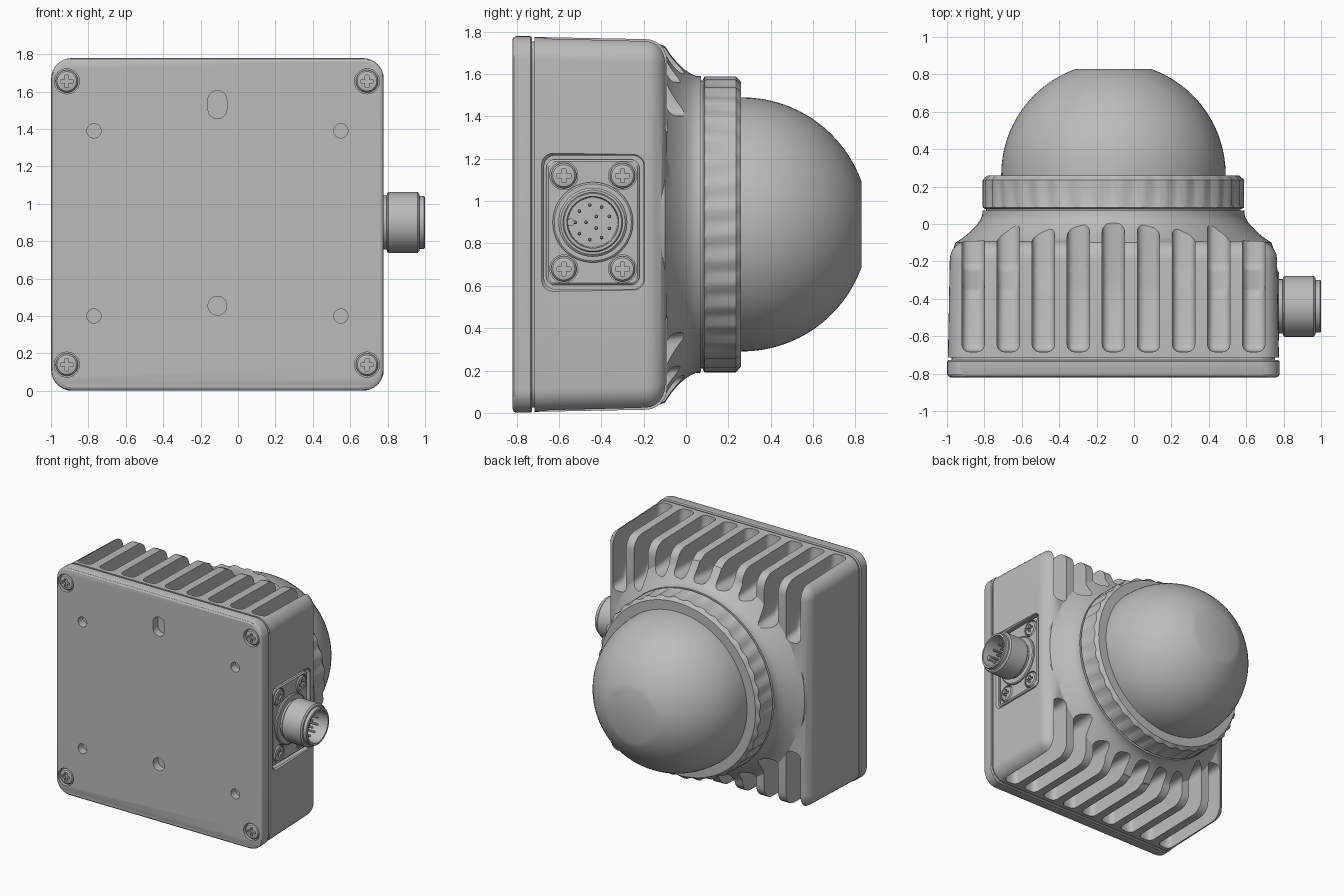
import bpy, bmesh, math
from mathutils import Matrix

if "Cube" in bpy.data.objects:
    bpy.data.objects.remove(bpy.data.objects["Cube"], do_unlink=True)

grey = bpy.data.materials.new("light_grey")
grey.use_nodes = True
grey.diffuse_color = (0.5, 0.5, 0.5, 1)
grey.node_tree.nodes["Principled BSDF"].inputs["Base Color"].default_value = (0.5, 0.5, 0.5, 1)

CX, CZ = -0.11, 0.89      # axis of the housing
HY, HZ = -0.44, 0.9       # axis of the connector
parts = []


def finish(name, bm):
    bmesh.ops.remove_doubles(bm, verts=bm.verts, dist=1e-5)
    bmesh.ops.recalc_face_normals(bm, faces=bm.faces)
    mesh = bpy.data.meshes.new(name)
    bm.to_mesh(mesh)
    bm.free()
    mesh.materials.append(grey)
    ob = bpy.data.objects.new(name, mesh)
    bpy.context.collection.objects.link(ob)
    parts.append(ob)
    return ob


def rounded(hu, hv, r, n):
    """Outline of a rounded rectangle; a circle when r equals both halves."""
    pts = []
    for q, (su, sv) in enumerate([(1, 1), (-1, 1), (-1, -1), (1, -1)]):
        for i in range(n + 1):
            a = (q + i / n) * math.pi / 2
            pts.append((su * (hu - r) + r * math.cos(a), sv * (hv - r) + r * math.sin(a)))
    return pts


def loft(bm, axis, centre, rows, n=8):
    """Skin rows of (position, half u, half v, corner radius) along an axis."""
    rings = []
    for w, hu, hv, r in rows:
        ring = []
        for u, v in rounded(hu, hv, r, n):
            u, v = u + centre[0], v + centre[1]
            ring.append(bm.verts.new((u, w, v) if axis == "y" else (w, u, v)))
        rings.append(ring)
    for a, b in zip(rings, rings[1:]):
        for i in range(len(a)):
            j = (i + 1) % len(a)
            bm.faces.new((a[i], a[j], b[j], b[i]))
    bm.faces.new(rings[0])
    bm.faces.new(rings[-1])


def solid(name, axis, centre, rows, n=8):
    bm = bmesh.new()
    loft(bm, axis, centre, rows, n)
    return finish(name, bm)


def lathe(name, axis, centre, rows, n=16):
    return solid(name, axis, centre, [(w, r, r, r) for w, r in rows], n)


def apply(ob, mod):
    bpy.context.view_layer.objects.active = ob
    bpy.ops.object.modifier_apply(modifier=mod.name)


def combine(ob, other, operation="DIFFERENCE"):
    mod = ob.modifiers.new("boolean", "BOOLEAN")
    mod.operation, mod.object, mod.solver = operation, other, "EXACT"
    apply(ob, mod)
    parts.remove(other)
    bpy.data.objects.remove(other, do_unlink=True)


# Housing: drafted box with rounded back edge, blended into a round neck
rows = [(-0.735, 0.865, 0.865, 0.1), (-0.715, 0.865, 0.865, 0.1), (-0.715, 0.885, 0.885, 0.11)]
for i in range(7):
    a = i / 6 * math.pi / 2
    h = 0.775 + 0.1 * math.cos(a)
    rows.append((-0.19 + 0.1 * math.sin(a), h, h, 0.04 + 0.07 * math.cos(a)))
housing = solid("housing", "y", (CX, CZ), rows)
neck = lathe("neck", "y", (CX, CZ), [
    (-0.3, 0.8), (-0.16, 0.865), (-0.1, 0.845), (-0.07, 0.8), (-0.04, 0.765), (-0.01, 0.735),
    (0.02, 0.713), (0.045, 0.702), (0.072, 0.7), (0.072, 0.68), (0.12, 0.68)], 24)
combine(housing, neck, "UNION")

# Cooling slots between the fins, on top and underneath
bm = bmesh.new()
for side in (1, -1):
    for k in range(-4, 5):
        dx = k * 0.1875
        end = max(0.39, math.sqrt(max(0, 0.74 ** 2 - dx ** 2)))
        path = [(-0.69, 1.1), (-0.68, 0.75), (-0.36, 0.71), (-0.24, min(0.71, end + 0.05)),
                (0.3, end), (0.3, 1.1)]
        ends = [[bm.verts.new((CX + dx + s, y, CZ + side * h)) for y, h in path]
                for s in (-0.06, 0.06)]
        bm.faces.new(ends[0])
        bm.faces.new(ends[1])
        for i in range(len(path)):
            j = (i + 1) % len(path)
            bm.faces.new((ends[0][i], ends[0][j], ends[1][j], ends[1][i]))
slots = finish("slots", bm)
bevel = slots.modifiers.new("bevel", "BEVEL")
bevel.width, bevel.segments, bevel.limit_method = 0.04, 4, "NONE"
apply(slots, bevel)
combine(housing, slots)

# Connector pocket in the left side
pocket = solid("pocket", "x", (HY + 0.005, HZ), [
    (0.725, 0.235, 0.315, 0.05), (0.76, 0.235, 0.315, 0.05), (0.79, 0.26, 0.34, 0.06)])
combine(housing, pocket)

# Mounting plate with screw pockets and holes
plate = solid("mounting_plate", "y", (CX, CZ), [
    (-0.82, 0.872, 0.872, 0.1), (-0.813, 0.884, 0.884, 0.108), (-0.803, 0.889, 0.889, 0.11),
    (-0.735, 0.889, 0.889, 0.11), (-0.727, 0.882, 0.882, 0.108)])
plate_screws = [(x, z) for x in (-0.915, 0.69) for z in (0.14, 1.655)]
bm = bmesh.new()
for c in plate_screws:
    loft(bm, "y", c, [(-0.9, 0.067, 0.067, 0.067), (-0.785, 0.067, 0.067, 0.067)])
for c in [(x, z) for x in (-0.77, 0.55) for z in (0.4, 1.39)]:
    loft(bm, "y", c, [(-0.9, 0.038, 0.038, 0.038), (-0.76, 0.038, 0.038, 0.038)])
loft(bm, "y", (CX, 0.455), [(-0.9, 0.05, 0.05, 0.05), (-0.76, 0.05, 0.05, 0.05)])
loft(bm, "y", (CX, 1.53), [(-0.9, 0.05, 0.075, 0.05), (-0.76, 0.05, 0.075, 0.05)])
combine(plate, finish("holes", bm))

# Connector flange
flange = solid("connector_flange", "x", (HY, HZ), [
    (0.71, 0.22, 0.297, 0.04), (0.75, 0.22, 0.297, 0.04), (0.758, 0.21, 0.287, 0.035)])
flange_screws = [(y, z) for y in (-0.577, -0.3) for z in (0.68, 1.12)]
bm = bmesh.new()
for c in flange_screws:
    loft(bm, "x", c, [(0.735, 0.066, 0.066, 0.066), (0.8, 0.066, 0.066, 0.066)])
combine(flange, finish("flange_holes", bm))

# Cross-head screw, copied to every position
screw = lathe("plate_screw", "y", (0, 0), [
    (0.03, 0.06), (-0.003, 0.06), (-0.012, 0.052), (-0.016, 0.035)], 8)
for hu, hv in ((0.033, 0.01), (0.01, 0.033)):
    combine(screw, solid("cross", "y", (0, 0), [(-0.05, hu, hv, 0.003), (0.004, hu, hv, 0.003)], 2))


def place(name, matrix):
    ob = bpy.data.objects.new(name, screw.data.copy())
    ob.data.transform(matrix)
    bpy.context.collection.objects.link(ob)
    parts.append(ob)


for x, z in plate_screws:
    place("plate_screw", Matrix.Translation((x, -0.803, z)))
for y, z in flange_screws:
    place("flange_screw", Matrix.Translation((0.75, y, z)) @ Matrix.Rotation(math.pi / 2, 4, "Z"))
parts.remove(screw)
bpy.data.objects.remove(screw, do_unlink=True)

# Connector: base ring, hollow shell, pins and key
lathe("connector_base", "x", (HY, HZ), [(0.74, 0.19), (0.768, 0.19), (0.774, 0.182)], 12)
lathe("connector_shell", "x", (HY, HZ), [
    (0.74, 0.145), (0.795, 0.145), (0.797, 0.156), (0.805, 0.163), (0.96, 0.163), (0.97, 0.152),
    (0.97, 0.141), (0.995, 0.141), (1.0, 0.136), (1.0, 0.122), (0.86, 0.117)], 12)
for count, radius in ((9, 0.083), (3, 0.032)):
    for i in range(count):
        a = math.tau * (i + 0.5) / count
        lathe("connector_pin", "x", (HY + radius * math.cos(a), HZ + radius * math.sin(a)),
              [(0.85, 0.009), (0.94, 0.009), (0.948, 0.004)], 2)
lathe("connector_key", "x", (HY - 0.105, HZ), [(0.85, 0.018), (0.96, 0.018)], 4)

# Grip ring with shallow flutes
ring = lathe("grip_ring", "y", (CX, CZ), [
    (0.08, 0.685), (0.088, 0.699), (0.1, 0.7), (0.235, 0.7), (0.26, 0.672)], 36)
for v in ring.data.vertices:
    dx, dz = v.co.x - CX, v.co.z - CZ
    step = round(math.atan2(dz, dx) / math.tau * 144)
    if step % 4 < 2 and 0.095 < v.co.y < 0.24:
        v.co.x, v.co.z = CX + dx * 0.983, CZ + dz * 0.983

# Dome with a flat tip
dome = [(0.2, 0.6)]
tip = math.acos(0.2 / 0.6)
for i in range(17):
    a = tip * i / 16
    dome.append((0.264 + 0.6 * math.sin(a), 0.6 * math.cos(a)))
lathe("dome", "y", (CX, CZ), dome, 24)

# Smooth shading with sharp edges kept
bpy.ops.object.select_all(action="DESELECT")
for ob in parts:
    ob.select_set(True)
bpy.context.view_layer.objects.active = housing
bpy.ops.object.shade_smooth_by_angle(angle=math.radians(28))
